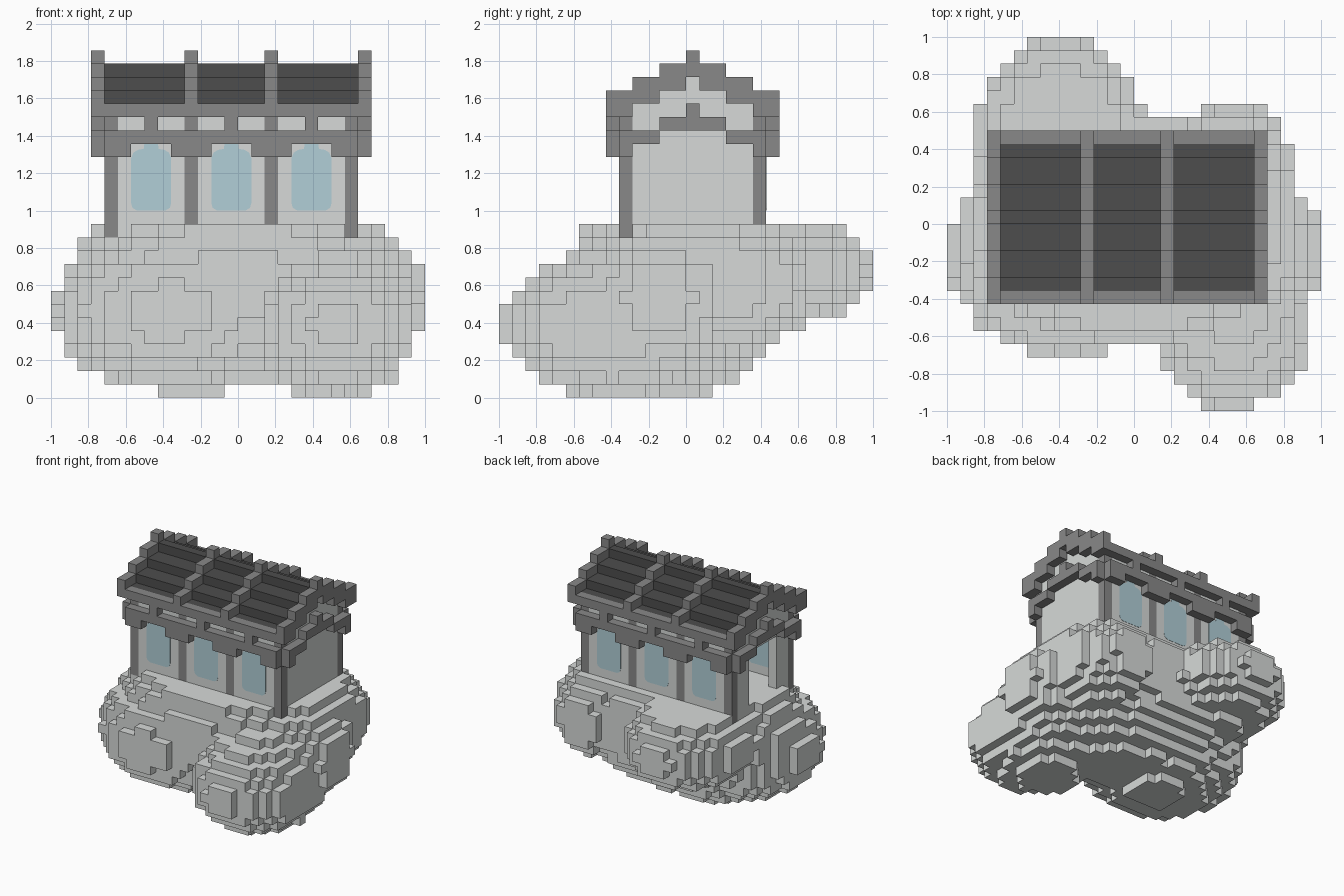
import bpy, bmesh
from mathutils import Vector

cube = bpy.data.objects.get("Cube")
if cube:
    bpy.data.objects.remove(cube, do_unlink=True)

U = 1 / 14                      # block size; the grid is 28 blocks wide
MID_J = 14                      # block row under the ridge


def material(name, rgb):
    m = bpy.data.materials.new(name)
    m.use_nodes = True
    m.diffuse_color = (*rgb, 1)
    m.node_tree.nodes["Principled BSDF"].inputs["Base Color"].default_value = (*rgb, 1)
    return m


stone = material("light stone", (0.68, 0.7, 0.69))
beam = material("grey beam", (0.25, 0.25, 0.25))
tile = material("dark roof", (0.075, 0.075, 0.075))
glass = material("blue glass", (0.44, 0.62, 0.68))


def finish(name, bm, mat):
    bmesh.ops.recalc_face_normals(bm, faces=bm.faces)
    mesh = bpy.data.meshes.new(name)
    bm.to_mesh(mesh)
    bm.free()
    mesh.materials.append(mat)
    obj = bpy.data.objects.new(name, mesh)
    bpy.context.collection.objects.link(obj)


def blocks(name, cells, mat):
    """Outer skin of a set of grid blocks."""
    bm = bmesh.new()
    verts = {}

    def vert(p):
        if p not in verts:
            verts[p] = bm.verts.new((p[0] * U - 1, p[1] * U - 1, p[2] * U))
        return verts[p]

    for c in cells:
        for axis in range(3):
            for side in (0, 1):
                n = list(c)
                n[axis] += 2 * side - 1
                if tuple(n) in cells:
                    continue
                a, b = (axis + 1) % 3, (axis + 2) % 3
                loop = []
                for da, db in ((0, 0), (1, 0), (1, 1), (0, 1)):
                    p = list(c)
                    p[axis] += side
                    p[a] += da
                    p[b] += db
                    loop.append(vert(tuple(p)))
                bm.faces.new(loop if side else loop[::-1])
    finish(name, bm, mat)


def box(i0, i1, j0, j1, k0, k1):
    """Inclusive block range."""
    return {(i, j, k) for i in range(i0, i1 + 1)
            for j in range(j0, j1 + 1) for k in range(k0, k1 + 1)}


def step(j):
    """Roof step above the eave: two blocks deep, one block high."""
    return (6 - abs(j - MID_J)) // 2


# Posts
posts = set()
for j in (9, 19):
    for i in (4, 10, 16, 22):
        posts |= box(i, i, j, j, 12, 20)

# Roof ribs
ribs = set()
for i in (3, 10, 16, 23):
    for j in range(8, 21):
        ribs |= box(i, i, j, j, 21 + step(j), 22 + step(j))

# Eaves and scalloped trim along front and back, open at the corners
trim = set()
for j in (8, 20):
    trim |= box(4, 22, j, j, 19, 19) | box(3, 23, j, j, 21, 21)
    for i in range(4, 23):
        if (i - 4) % 6 in (0, 1, 5):
            trim.add((i, j, 18))
    for i in (7, 13, 19):
        trim.add((i, j, 20))

# Stepped trim on the gables
for i in (3, 23):
    for j in range(9, 20):
        trim.add((i, j, 18 + step(j)))
    trim |= box(i, i, 9, 9, 18, 19) | box(i, i, 19, 19, 18, 19)
    trim |= box(i, i, MID_J, MID_J, 20, 21)
trim -= ribs

# Roof panels
panels = set()
for j in range(9, 20):
    panels |= box(4, 22, j, j, 21 + step(j), 21 + step(j))
panels -= ribs

# Walls, with a doorway in one gable
walls = box(4, 22, 9, 9, 12, 20) | box(4, 22, 19, 19, 12, 20)
for j in range(10, 19):
    for i in (4, 22):
        walls |= box(i, i, j, j, 12, 20 + step(j))
walls -= box(4, 4, 12, 16, 13, 18) | posts

# Rock: merged rounded lumps (centre, radii), cut flat on top
LUMPS = (
    ((0.53, -0.57, 0.39), (0.42, 0.42, 0.33)),
    ((0.51, -0.38, 0.40), (0.45, 0.50, 0.41)),
    ((-0.37, -0.15, 0.46), (0.625, 0.57, 0.42)),
    ((-0.25, -0.05, 0.45), (0.50, 0.50, 0.45)),
    ((0.40, -0.14, 0.53), (0.62, 0.45, 0.45)),
    ((-0.40, 0.47, 0.68), (0.45, 0.53, 0.31)),
    ((0.52, 0.15, 0.62), (0.37, 0.52, 0.38)),
    ((0.00, -0.02, 0.61), (0.92, 0.63, 0.56)),
)
rock = box(5, 21, 10, 18, 11, 12)
for cell in box(0, 27, 0, 27, 0, 12):
    p = Vector(((cell[0] + 0.5) * U - 1, (cell[1] + 0.5) * U - 1, (cell[2] + 0.5) * U))
    if any(sum(((p[a] - c[a]) / r[a]) ** 2 for a in range(3)) < 1 for c, r in LUMPS):
        rock.add(cell)
rock -= posts | walls

blocks("rock", rock, stone)
blocks("walls", walls, stone)
blocks("posts", posts, beam)
blocks("roof_ribs", ribs, beam)
blocks("roof_trim", trim, beam)
blocks("roof_panels", panels, tile)

# Rounded window panes on both faces of the front and back walls
HALF = ((0.075, 1.0), (0.1, 1.015), (0.107, 1.04), (0.107, 1.28),
        (0.095, 1.31), (0.07, 1.325), (0.04, 1.33), (0.036, 1.36))
OUTLINE = list(HALF) + [(-x, z) for x, z in reversed(HALF)]


def pane(name, x, y):
    bm = bmesh.new()
    face = bm.faces.new([bm.verts.new((x + dx, y - 0.002, z)) for dx, z in OUTLINE])
    ext = bmesh.ops.extrude_face_region(bm, geom=[face], use_keep_orig=True)
    moved = [g for g in ext["geom"] if isinstance(g, bmesh.types.BMVert)]
    bmesh.ops.translate(bm, verts=moved, vec=(0, 0.004, 0))
    finish(name, bm, glass)


for i in (7, 13, 19):
    for side, j in (("front", 9), ("back", 19)):
        for edge in (0, 1):
            pane(f"{side}_window_pane", (i + 0.5) * U - 1, (j + edge) * U - 1)
